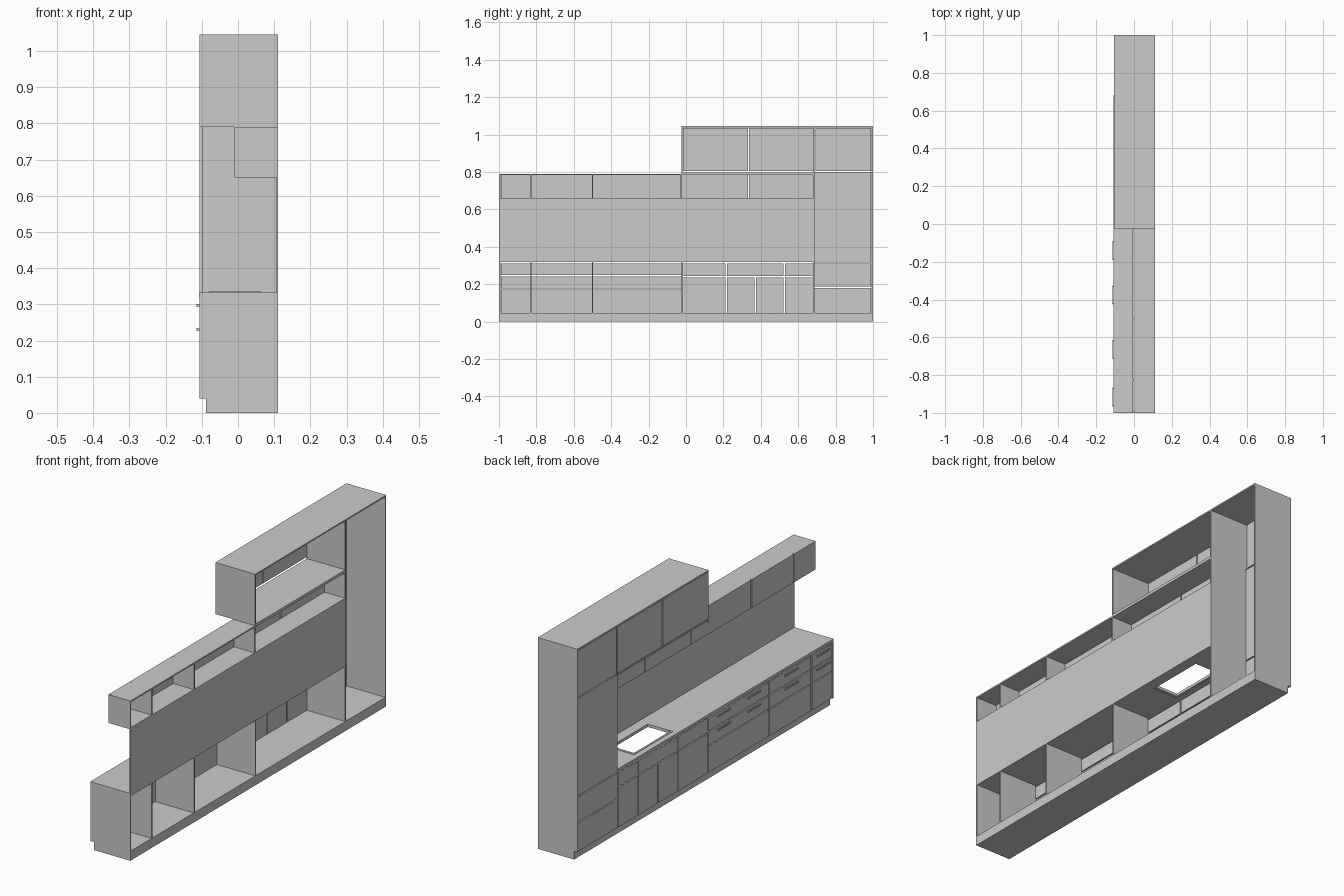
import bpy

cube = bpy.data.objects.get("Cube")
if cube:
    bpy.data.objects.remove(cube, do_unlink=True)

grey = bpy.data.materials.new("plain_grey")
grey.use_nodes = True
COLOUR = (0.6, 0.6, 0.6, 1)
grey.diffuse_color = COLOUR
grey.node_tree.nodes["Principled BSDF"].inputs["Base Color"].default_value = COLOUR

T = 0.007             # board thickness
GAP = 0.003           # half the gap between fronts
FRONT, BACK = -0.106, 0.111
UPPER_FRONT = -0.009  # face of the shallow wall units
LOW, HIGH = -1.0, 1.0
TALL = 0.683          # side of the tall unit
BRIDGE = -0.025       # free end of the top units
FLOOR, WORKTOP = 0.04, 0.333
SHELF, WALL_TOP, TOP = 0.65, 0.79, 1.045


def box(name, x, y, z):
    """Board between the given (low, high) limits on each axis."""
    bpy.ops.mesh.primitive_cube_add(size=1, location=[sum(r) / 2 for r in (x, y, z)])
    ob = bpy.context.object
    ob.name = name
    ob.dimensions = [r[1] - r[0] for r in (x, y, z)]
    bpy.ops.object.transform_apply(location=False, rotation=False, scale=True)
    ob.data.materials.append(grey)
    return ob


def uprights(name, positions, front, z):
    """Vertical boards centred on the given positions."""
    for p in positions:
        p = min(max(p, LOW + T / 2), HIGH - T / 2)
        box(name, (front, BACK), (p - T / 2, p + T / 2), z)


def fronts(name, edges, x, z):
    """A row of doors or drawer fronts between neighbouring edges."""
    for a, b in zip(edges, edges[1:]):
        a = a + T if a == LOW else a
        b = b - T if b == HIGH else b
        box(name, (x, x + T), (a + GAP, b - GAP), (z[0] + GAP, z[1] - GAP))


inner = FRONT + T

# Plinth and cabinet floor
box("plinth", (-0.088, BACK), (LOW, HIGH), (0, FLOOR))
box("base_floor", (inner, BACK), (LOW, HIGH), (FLOOR, FLOOR + T))

# Base units, open at the back
base_top = WORKTOP - 0.014
uprights("base_end", [LOW], FRONT, (FLOOR, base_top))
uprights("base_divider", [-0.83, -0.5, -0.02], inner, (FLOOR, base_top))
drawers = [LOW, -0.83, -0.5, -0.02]
rows = [(FLOOR, 0.175), (0.175, 0.245), (0.245, 0.314)]
for row in rows:
    fronts("drawer_front", drawers, FRONT, row)
fronts("sink_door", [-0.02, 0.215, 0.37, 0.525, TALL], FRONT, (FLOOR, 0.24))
fronts("sink_top_front", [-0.02, 0.215, 0.525, TALL], FRONT, (0.24, 0.314))

# Drawer handles
for z in (0.23, 0.297):
    for y in (-0.915, -0.665, -0.375, -0.14):
        box("handle_bar", (-0.114, -0.111), (y - 0.05, y + 0.05), (z - 0.004, z + 0.004))
        for end in (y - 0.045, y + 0.045):
            box("handle_post", (-0.111, FRONT), (end - 0.003, end + 0.003), (z - 0.003, z + 0.003))

# Worktop and sink rim, both frames around one opening


def frame(name, outer_x, outer_y, hole_x, hole_y, z):
    box(name, (outer_x[0], hole_x[0]), outer_y, z)
    box(name, (hole_x[1], outer_x[1]), outer_y, z)
    box(name, hole_x, (outer_y[0], hole_y[0]), z)
    box(name, hole_x, (hole_y[1], outer_y[1]), z)


sink_x, sink_y = (-0.08, 0.063), (0.21, 0.52)
frame("worktop", (-0.108, BACK), (LOW, TALL), sink_x, sink_y, (base_top, WORKTOP))
frame("sink_rim", sink_x, sink_y, (-0.071, 0.054), (0.222, 0.508),
      (base_top + 0.002, WORKTOP + 0.002))

# Splashback
box("splashback", (BACK - 0.004, BACK), (LOW, TALL), (WORKTOP, SHELF))

# Shallow wall units
for z in (SHELF, WALL_TOP - T):
    box("wall_unit_board", (UPPER_FRONT + T, BACK), (LOW, TALL), (z, z + T))
uprights("wall_unit_end", [LOW], UPPER_FRONT, (SHELF, WALL_TOP))
uprights("wall_unit_divider", [-0.83, -0.5, BRIDGE], UPPER_FRONT + T, (SHELF, WALL_TOP))
fronts("wall_unit_door", [LOW, -0.83, -0.5, BRIDGE, 0.335, TALL], UPPER_FRONT,
       (SHELF - GAP, WALL_TOP + GAP))

# Deep top units
box("top_unit_roof", (FRONT, BACK), (BRIDGE, HIGH), (TOP - T, TOP))
box("top_unit_floor", (inner, BACK), (BRIDGE, TALL), (WALL_TOP, WALL_TOP + T))
uprights("top_unit_end", [BRIDGE + T / 2], FRONT, (WALL_TOP, TOP - T))
fronts("top_unit_door", [BRIDGE + T, 0.335, 0.69, HIGH], FRONT, (WALL_TOP + 0.012, TOP - T))

# Tall unit
uprights("tall_side", [TALL], inner, (FLOOR, TOP - T))
uprights("tall_end", [HIGH], FRONT, (FLOOR, TOP - T))
for z in [(FLOOR, 0.184), (0.184, 0.314), (0.314, WALL_TOP + 0.012)]:
    fronts("tall_front", [TALL, HIGH], FRONT, z)
